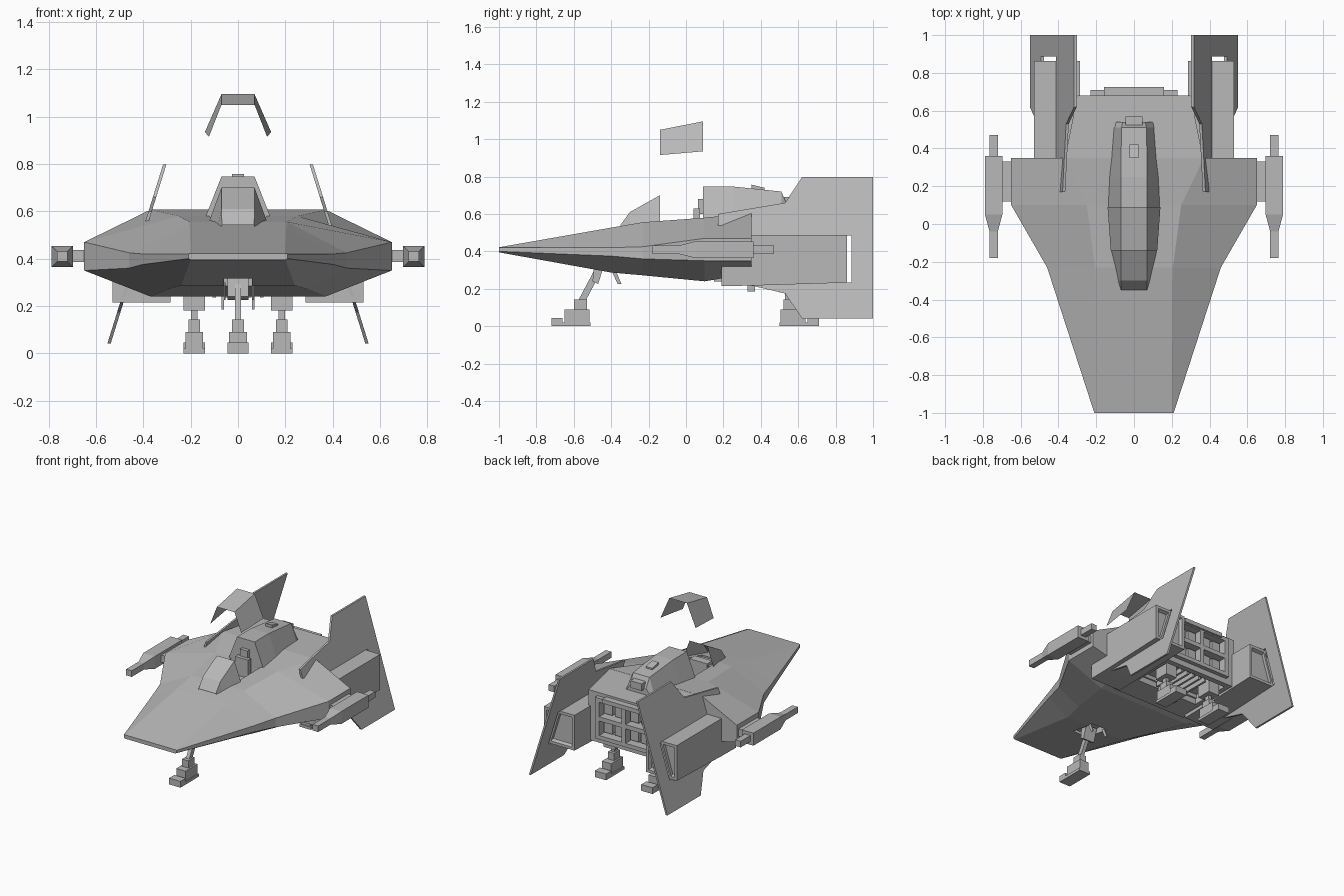
import bpy, bmesh, math
from mathutils import Vector

if "Cube" in bpy.data.objects:
    bpy.data.objects.remove(bpy.data.objects["Cube"])

grey = bpy.data.materials.new("hull grey")
grey.use_nodes = True
colour = (0.48, 0.48, 0.48, 1)
grey.diffuse_color = colour
grey.node_tree.nodes["Principled BSDF"].inputs["Base Color"].default_value = colour


def finish(name, bm, solid=True):
    if solid:
        bmesh.ops.recalc_face_normals(bm, faces=bm.faces)
    mesh = bpy.data.meshes.new(name)
    bm.to_mesh(mesh)
    bm.free()
    mesh.materials.append(grey)
    obj = bpy.data.objects.new(name, mesh)
    bpy.context.scene.collection.objects.link(obj)
    return obj


def skin(name, rings, closed=True, caps=True):
    """Join successive rings of points with flat faces."""
    bm = bmesh.new()
    loops = [[bm.verts.new(p) for p in ring] for ring in rings]
    n = len(loops[0])
    for a, b in zip(loops, loops[1:]):
        for i in range(n if closed else n - 1):
            j = (i + 1) % n
            bm.faces.new((a[i], a[j], b[j], b[i]))
    if caps:
        bm.faces.new(loops[0])
        bm.faces.new(loops[-1])
    return finish(name, bm)


def section(y, *half):
    """Symmetric cross-section from its right half, listed top to bottom."""
    return [(x, y, z) for x, z in half] + [(-x, y, z) for x, z in reversed(half)]


def box(name, x, y, z):
    return skin(name, [[(x[0], v, z[0]), (x[1], v, z[0]), (x[1], v, z[1]), (x[0], v, z[1])] for v in y])


def square(cx, y, cz, w, h):
    return [(cx - w, y, cz - h), (cx + w, y, cz - h), (cx + w, y, cz + h), (cx - w, y, cz + h)]


def cut(obj, *cutters):
    for c in cutters:
        m = obj.modifiers.new("cut", "BOOLEAN")
        m.operation, m.solver, m.object = "DIFFERENCE", "EXACT", c
        bpy.context.view_layer.objects.active = obj
        bpy.ops.object.modifier_apply(modifier=m.name)
        bpy.data.objects.remove(c)


def span(c, r):
    return (c - r, c + r)


# Wedge hull with faceted wings
hull = skin("hull", [
    section(-1, (.2, .422), (.21, .42), (.21, .4), (.2, .395)),
    section(-.4, (.204, .527), (.405, .42), (.405, .375), (.24, .287)),
    section(-.23, (.206, .556), (.46, .425), (.46, .36), (.29, .272)),
    section(.1, (.25, .58), (.65, .47), (.65, .35), (.37, .24)),
    section(.35, (.37, .607), (.65, .47), (.65, .35), (.38, .283))])
cut(hull,
    skin("cockpit_cutter", [section(-.27, (.06, .8), (.06, .47)),
                            section(-.14, (.1, .8), (.1, .44)),
                            section(.09, (.12, .8), (.12, .44))]),
    box("nose_well_cutter", (-.06, .06), (-.56, -.36), (.1, .335)))

# Rear body with engine cells and landing gear wells
body = skin("rear_body", [
    section(.15, (.26, .58), (.3, .24)),
    section(.35, (.365, .606), (.36, .24)),
    section(.68, (.3, .6), (.3, .24))])
cut(body, box("gear_well_cutter", (-.25, .25), (.34, .64), (.1, .31)))

frame = box("engine_frame", (-.23, .23), (.67, .71), (.28, .575))
panel = box("engine_panel", (-.16, .16), (.67, .725), (.555, .585))
for cx in (-.105, .105):
    for cz in (.36, .495):
        cell = (span(cx, .09), (.62, .8), span(cz, .052))
        for part in (frame, body):
            cut(part, box("cell_cutter", *cell))
        for dx in (-.042, .042):
            box("engine_nozzle", span(cx + dx, .032), (.6, .675), span(cz, .036))

# Slats and hinged doors under the body
for i in range(5):
    box("well_slat", span(-.1 + .05 * i, .008), (.36, .62), (.235, .27))
for s in (-1, 1):
    box("well_door", span(s * .065, .005), (.33, .37), (.185, .26))
    skin("nose_door", [[(s * .06 + d, -.4, .3), (s * .06 + d, -.37, .285),
                        (s * .06 + d, -.345, .225), (s * .06 + d, -.365, .225)] for d in (0, .008)])

# Windscreen, raised canopy and rear fairing
skin("windscreen", [section(-.35, (.068, .542), (.07, .53)),
                    section(-.3, (.07, .61), (.085, .535)),
                    section(-.14, (.07, .7), (.123, .555))], caps=False)
canopy = [[(-b, y, zb), (-.07, y, zt), (.07, y, zt), (b, y, zb)]
          for y, b, zt, zb in ((-.14, .123, 1.05, .915), (.09, .14, 1.095, .935))]
skin("canopy", canopy, closed=False, caps=False)
skin("fairing", [section(.09, (.07, .747), (.14, .57)),
                 section(.25, (.07, .747), (.135, .58)),
                 section(.51, (.066, .72), (.11, .59)),
                 section(.54, (.06, .65), (.105, .59))])
skin("fairing_vent", [[(x, .35, .735), (x, .35, .757), (x, .42, .74), (x, .42, .715)]
                      for x in (-.025, .025)])
box("fairing_exhaust", (-.045, .045), (.5, .57), (.64, .69))

# Cockpit fittings
box("seat_base", (-.05, .05), (-.06, .06), (.44, .5))
box("seat_back", (-.05, .05), (.04, .075), (.48, .63))
box("headrest", (-.03, .03), (.065, .09), (.6, .68))
box("console", (-.07, .07), (-.2, -.14), (.46, .57))
for s in (-1, 1):
    box("side_panel", span(s * .08, .015), (-.1, .03), (.44, .52))

# Tilted fins, engine boxes and wing guns on each side
fin_outline = [(.17, .5), (.17, .6), (.53, .66), (.62, .797), (1, .797),
               (1, .042), (.62, .042), (.53, .175), (.36, .215), (.19, .24)]
for s in (-1, 1):
    fin = skin("fin", [[(s * (.31 + (.797 - z) * .311 + t), y, z) for y, z in fin_outline]
                       for t in (-.007, .007)])
    cut(fin, box("slot_cutter", span(s * .43, .2), (.862, .886), (.235, .485)))

    inner, outer = .285, .53
    mid, half = s * (inner + outer) / 2, (outer - inner) / 2
    skin("engine_box", [square(mid, .19, .35, half, .135),
                        square(mid, .35, .352, half, .135),
                        square(mid, .862, .36, half, .127),
                        square(mid, .862, .36, half - .02, .107),
                        square(mid, .84, .36, half - .03, .097)])

    box("gun_strut", span(s * .675, .035), (.12, .33), (.385, .437))
    gx, gz, r = s * .743, .409, .022
    skin("wing_gun", [square(gx, -.18, gz, r, r), square(gx, -.04, gz, r, r),
                      square(gx, .05, gz, .046, .045), square(gx, .36, gz, .046, .045),
                      square(gx, .36, gz, r, r), square(gx, .47, gz, r, r)])


# Landing legs: direction d points from heel to toe
def leg(name, x, heel, d, knee):
    def along(a, b):
        return sorted((heel + d * a, heel + d * b))
    box(name + "_sole", span(x, .045), along(0, .21), (0, .02))
    box(name + "_toe_lip", span(x, .045), along(.15, .21), (.02, .045))
    box(name + "_foot", span(x, .037), along(.005, .14), (.02, .09))
    box(name + "_ankle", span(x, .025), along(.02, .09), (.09, .142))
    a, b = Vector((x, heel + d * .05, .13)), Vector(knee)
    skin(name + "_strut", [[p + Vector((i, j, 0)) for i, j in
                            ((-.013, -.02), (.013, -.02), (.013, .02), (-.013, .02))] for p in (a, b)])


leg("front_leg", 0, -.51, -1, (0, -.47, .3))
skin("front_leg_housing", [[(x, -.5, .24), (x, -.47, .225), (x, -.44, .32), (x, -.49, .33)]
                           for x in (-.045, .045)])
for s in (-1, 1):
    leg("rear_leg", s * .185, .5, 1, (s * .185, .55, .25))
    box("rear_leg_housing", span(s * .185, .045), (.5, .61), (.18, .32))
